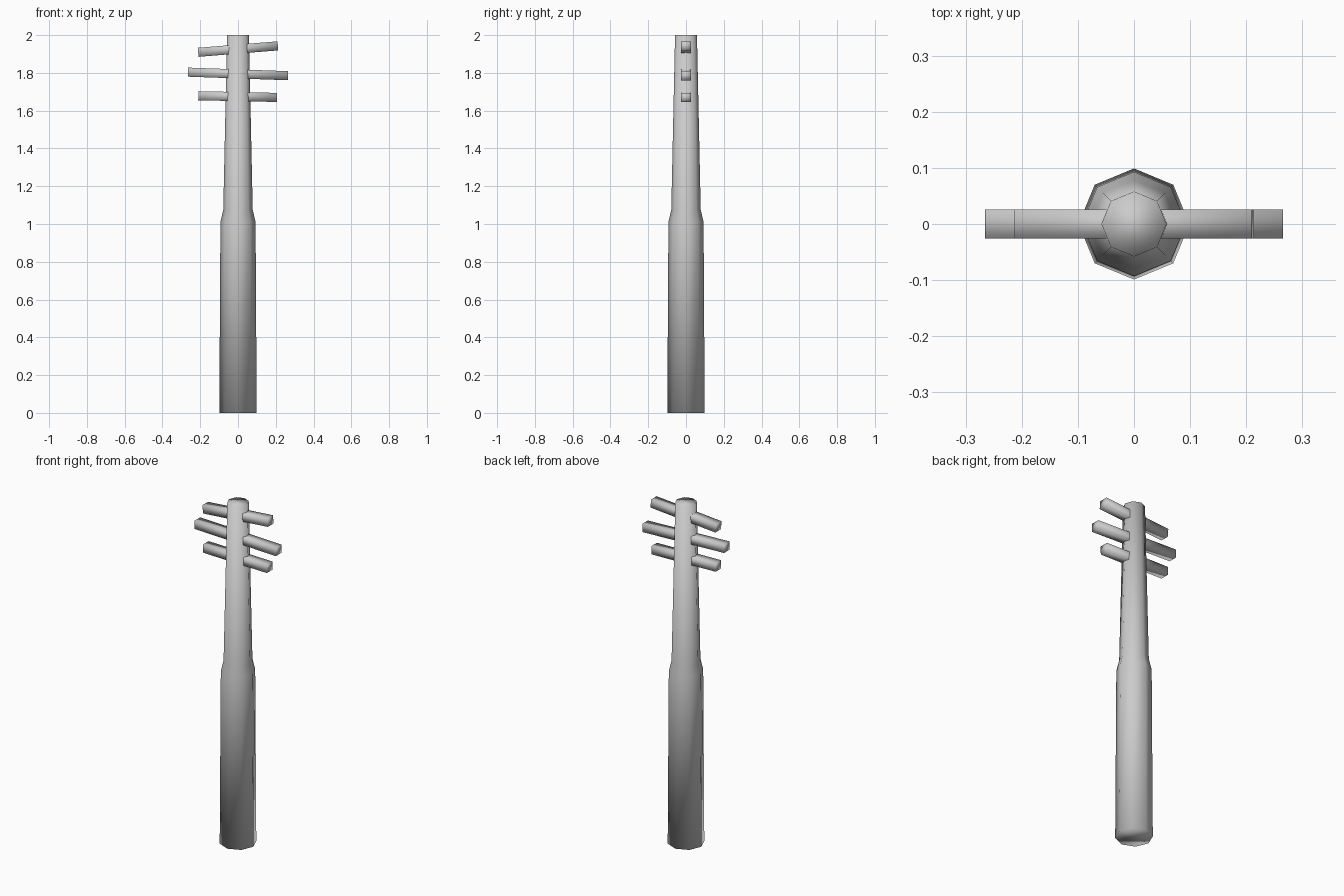
import bpy, bmesh, math
from mathutils import Matrix, Vector

if "Cube" in bpy.data.objects:
    bpy.data.objects.remove(bpy.data.objects["Cube"])


def finish(bm, name):
    bmesh.ops.recalc_face_normals(bm, faces=bm.faces)
    for f in bm.faces:
        f.smooth = True
    mesh = bpy.data.meshes.new(name)
    bm.to_mesh(mesh)
    bm.free()
    obj = bpy.data.objects.new(name, mesh)
    bpy.context.collection.objects.link(obj)
    return obj


def lathe(name, profile, sides=8):
    """Closed tapered column from (radius, z) pairs."""
    bm = bmesh.new()
    rings = []
    for r, z in profile:
        rings.append([bm.verts.new((r * math.cos(2 * math.pi * i / sides),
                                    r * math.sin(2 * math.pi * i / sides), z))
                      for i in range(sides)])
    for a, b in zip(rings, rings[1:]):
        for i in range(sides):
            j = (i + 1) % sides
            bm.faces.new((a[i], a[j], b[j], b[i]))
    bm.faces.new(rings[0][::-1])
    bm.faces.new(rings[-1])
    return finish(bm, name)


def bar(name, left, right, width=0.052, height=0.048):
    """Square beam running between two (x, z) points."""
    a, b = Vector((left[0], 0, left[1])), Vector((right[0], 0, right[1]))
    d = b - a
    bm = bmesh.new()
    bmesh.ops.create_cube(bm, size=1, matrix=(
        Matrix.Translation((a + b) / 2)
        @ Matrix.Rotation(-math.atan2(d.z, d.x), 4, 'Y')
        @ Matrix.Diagonal((d.length, width, height, 1))))
    return finish(bm, name)


# Octagonal pole: thick lower half, shoulder, thin tapering upper half
lathe("pole", [(0.099, 0), (0.093, 1.01), (0.078, 1.075), (0.058, 2.0)])

# Three slightly crooked crossbars
bar("crossbar_top", (-0.211, 1.909), (0.211, 1.943))
bar("crossbar_middle", (-0.265, 1.804), (0.265, 1.785))
bar("crossbar_bottom", (-0.21, 1.679), (0.206, 1.67))
